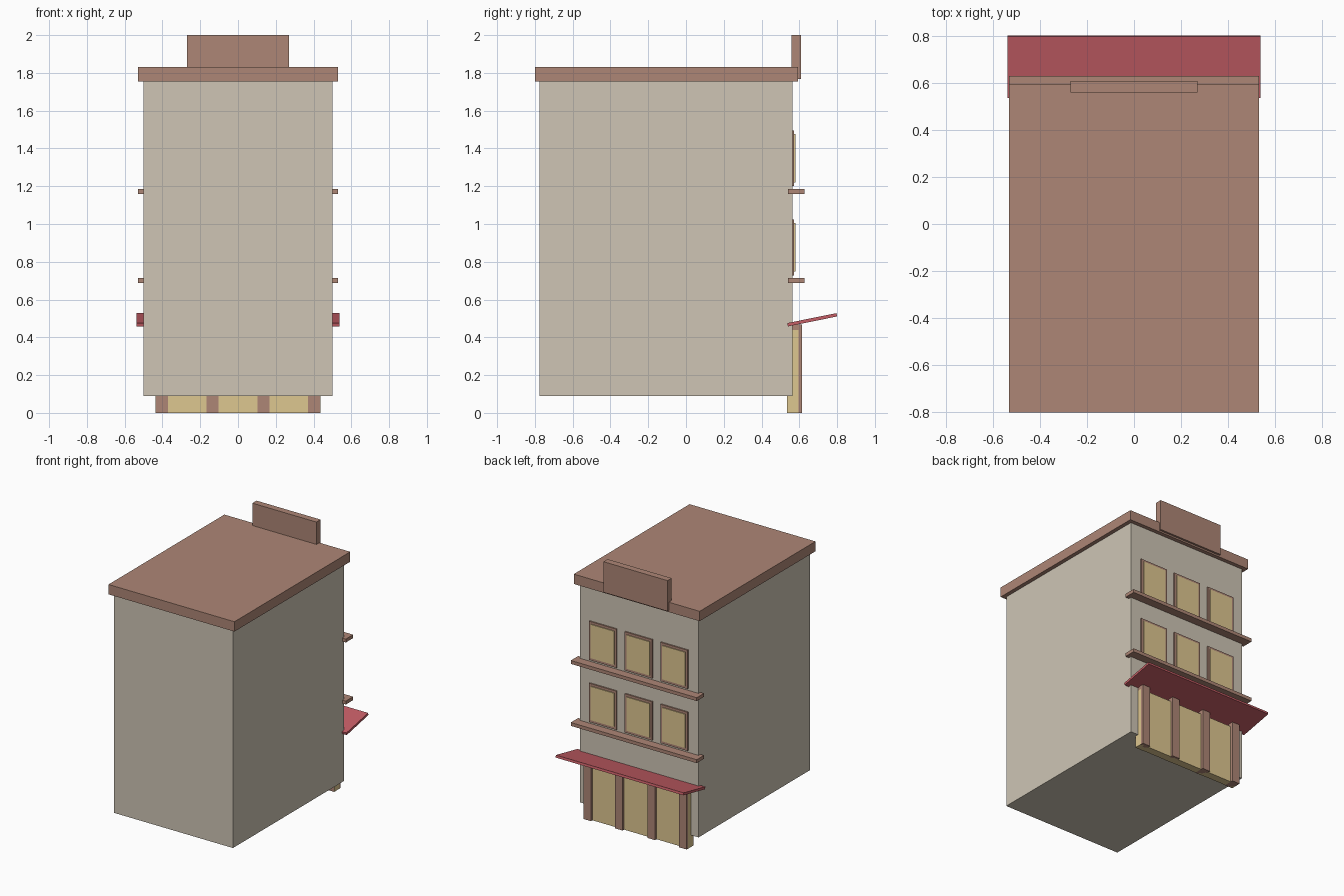
import bpy

if "Cube" in bpy.data.objects:
    bpy.data.objects.remove(bpy.data.objects["Cube"])


def material(name, rgb):
    m = bpy.data.materials.new(name)
    m.diffuse_color = (*rgb, 1)
    m.use_nodes = True
    m.node_tree.nodes["Principled BSDF"].inputs["Base Color"].default_value = m.diffuse_color
    return m


WALL = material("wall_cream", (0.62, 0.56, 0.46))
TRIM = material("trim_brown", (0.42, 0.24, 0.18))
GLASS = material("glass_yellow", (0.73, 0.57, 0.28))
RED = material("awning_red", (0.55, 0.11, 0.13))


def box(name, x, y, z, mat):
    """Box from (min, max) ranges on each axis."""
    bpy.ops.mesh.primitive_cube_add(size=1, location=[sum(r) / 2 for r in (x, y, z)])
    ob = bpy.context.object
    ob.name = name
    ob.scale = [r[1] - r[0] for r in (x, y, z)]
    bpy.ops.object.transform_apply(location=False, rotation=False, scale=True)
    ob.data.materials.append(mat)
    return ob


# Main block, roof slab and raised front panel
box("building_body", (-0.5, 0.5), (-0.775, 0.563), (0.09, 1.77), WALL)
box("roof_slab", (-0.53, 0.53), (-0.80, 0.593), (1.755, 1.83), TRIM)
box("roof_panel", (-0.27, 0.27), (0.558, 0.608), (1.767, 2.0), TRIM)

# Upper floors: ledge and three windows each
for z in (0.688, 1.16):
    box("floor_ledge", (-0.53, 0.53), (0.54, 0.628), (z, z + 0.026), TRIM)
    for x in (-0.3, 0, 0.3):
        box("window_frame", (x - 0.115, x + 0.115), (0.545, 0.573),
            (z + 0.04, z + 0.335), TRIM)
        box("window_pane", (x - 0.097, x + 0.097), (0.55, 0.579),
            (z + 0.06, z + 0.317), GLASS)

# Shop front: glazing and pillars
box("shop_glass", (-0.436, 0.436), (0.536, 0.596), (0, 0.44), GLASS)
for x in (-0.403, -0.136, 0.136, 0.403):
    box("shop_pillar", (x - 0.032, x + 0.032), (0.534, 0.614), (0, 0.468), TRIM)

# Tilted awning
awning = box("awning", (-0.538, 0.538), (0.535, 0.801), (0.484, 0.502), RED)
awning.rotation_euler.x = 0.2
